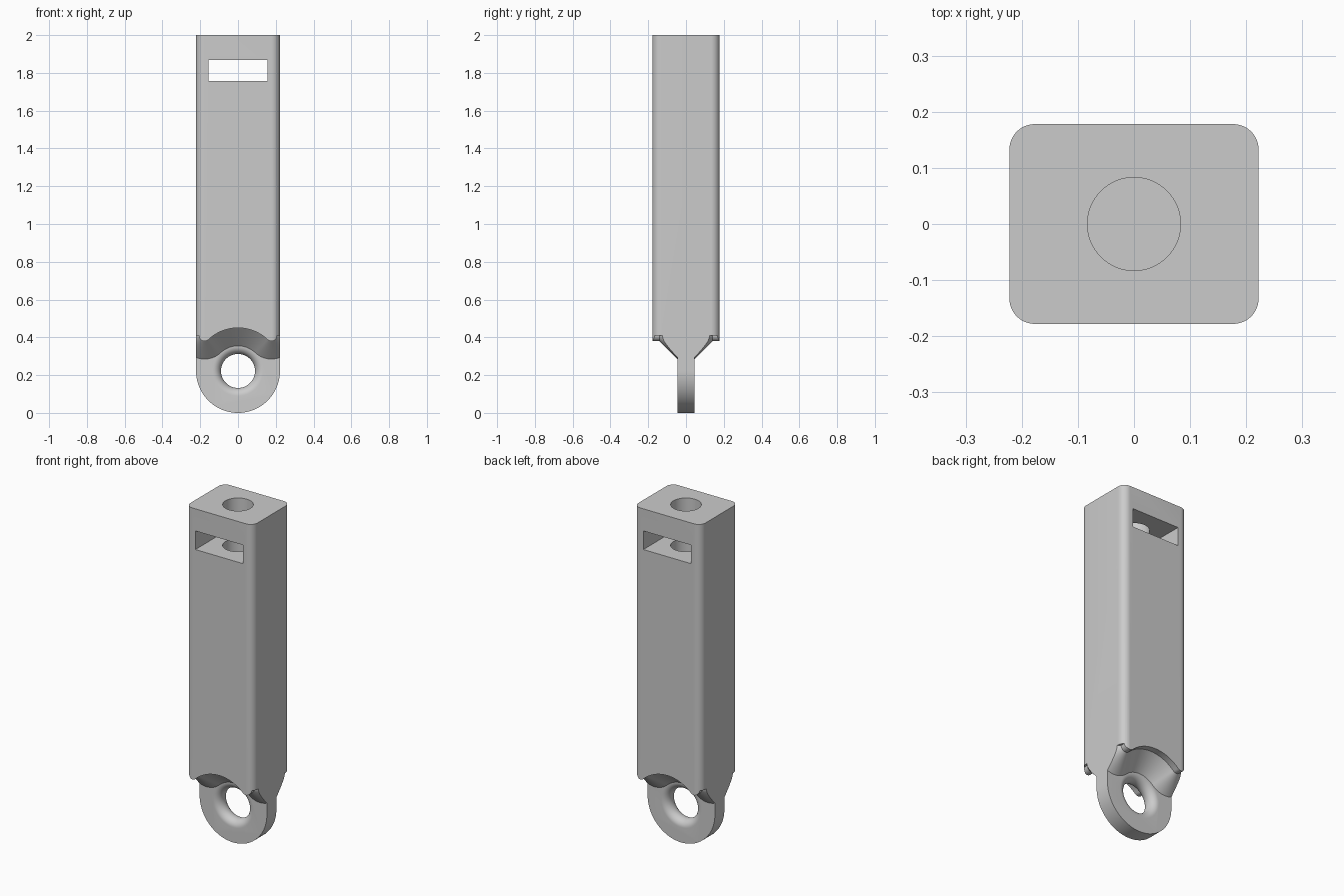
import bpy, bmesh
from math import sin, cos, pi, sqrt, atan2

if "Cube" in bpy.data.objects:
    bpy.data.objects.remove(bpy.data.objects["Cube"], do_unlink=True)

HX, HY, TOP = 0.222, 0.178, 2.0      # half width, half depth, height
CORNER = 0.045                       # rounded vertical edges
TAB = 0.045                          # half thickness of the eye tab
EYE_Z, EYE_R, FILLET = 0.222, 0.09, 0.043

grey = bpy.data.materials.new("light grey")
grey.use_nodes = True
grey.diffuse_color = (0.6, 0.6, 0.6, 1)
grey.node_tree.nodes["Principled BSDF"].inputs["Base Color"].default_value = (0.6, 0.6, 0.6, 1)


def loft(name, rings):
    """Closed solid through matching rings of points."""
    bm = bmesh.new()
    loops = [[bm.verts.new(p) for p in ring] for ring in rings]
    n = len(loops[0])
    for a, b in zip(loops, loops[1:]):
        for i in range(n):
            j = (i + 1) % n
            bm.faces.new((a[i], a[j], b[j], b[i]))
    bm.faces.new(loops[0])
    bm.faces.new(loops[-1])
    bmesh.ops.recalc_face_normals(bm, faces=bm.faces)
    mesh = bpy.data.meshes.new(name)
    bm.to_mesh(mesh)
    bm.free()
    mesh.materials.append(grey)
    obj = bpy.data.objects.new(name, mesh)
    bpy.context.scene.collection.objects.link(obj)
    return obj


def arc(cx, cy, r, a0, a1, n):
    return [(cx + r * cos(a0 + (a1 - a0) * i / n),
             cy + r * sin(a0 + (a1 - a0) * i / n)) for i in range(n + 1)]


def along_y(points, ys):
    return [[(x, y, z) for x, z in points] for y in ys]


def along_z(points, zs):
    return [[(x, y, z) for x, y in points] for z in zs]


# Main bar: rounded rectangle prism
outline = []
for k, (sx, sy) in enumerate([(1, 1), (-1, 1), (-1, -1), (1, -1)]):
    outline += arc(sx * (HX - CORNER), sy * (HY - CORNER), CORNER,
                   k * pi / 2, (k + 1) * pi / 2, 12)
bar = loft("link_bar", along_z(outline, (0, TOP)))

# Rounded lower end, as seen from the front
end = arc(0, EYE_Z, HX, pi, 2 * pi, 64) + [(HX, TOP + 0.1), (-HX, TOP + 0.1)]
end_shape = loft("rounded_end_shape", along_y(end, (-0.3, 0.3)))

# Shoulder relief: bevel that follows the eye, then turns around each corner lobe
LOBE_Z, SPAN = 0.41, 0.258
LOBE_X = sqrt(SPAN ** 2 - (LOBE_Z - EYE_Z) ** 2)
lean = atan2(LOBE_Z - EYE_Z, LOBE_X)


def shoulder(r):
    """Relief outline whose eye radius is r, offset from the lobe centres."""
    lobe = SPAN - r
    right = arc(LOBE_X, LOBE_Z, lobe, 2 * pi, pi + lean, 28)
    top = arc(0, EYE_Z, r, lean, pi - lean, 40)
    left = [(-x, z) for x, z in reversed(right)]
    return [(0.4, -0.1), (0.4, LOBE_Z)] + right + top[1:-1] + left + [(-0.4, LOBE_Z), (-0.4, -0.1)]


inner, outer = 0.133, 0.228
cutters = [end_shape]
for side, label in ((-1, "front"), (1, "back")):
    rings = [[(x, side * y, z) for x, z in shoulder(r)]
             for r, y in ((inner, TAB), (outer, TAB + outer - inner), (outer, 0.3))]
    cutters.append(loft(label + "_shoulder_cutter", rings))

# Eye with fully rounded rim
rim = [(EYE_R + FILLET, -0.055)]
rim += [(EYE_R + FILLET * (1 - cos(a)), TAB * sin(a))
        for a in [pi * (i / 20 - 0.5) for i in range(21)]]
rim += [(EYE_R + FILLET, 0.055)]
cutters.append(loft("eye_cutter", [
    [(x, y, z) for x, z in arc(0, EYE_Z, r, 0, 2 * pi, 64)[:-1]] for r, y in rim]))

# Cross slot near the top and blind bore from the top face
slot = [(-0.157, 1.757), (0.157, 1.757), (0.157, 1.868), (-0.157, 1.868)]
cutters.append(loft("slot_cutter", along_y(slot, (-0.3, 0.3))))
cutters.append(loft("bore_cutter", along_z(arc(0, 0, 0.083, 0, 2 * pi, 64)[:-1], (1.1, TOP + 0.1))))

for cutter in cutters:
    cutter.hide_render = True
    mod = bar.modifiers.new(cutter.name, "BOOLEAN")
    mod.operation = "INTERSECT" if cutter is end_shape else "DIFFERENCE"
    mod.solver = "EXACT"
    mod.object = cutter

# Apply the cuts, drop the helpers, shade smooth with sharp edges kept
bpy.context.view_layer.update()
graph = bpy.context.evaluated_depsgraph_get()
result = bpy.data.meshes.new_from_object(bar.evaluated_get(graph))
bar.modifiers.clear()
bar.data = result
for cutter in cutters:
    bpy.data.objects.remove(cutter, do_unlink=True)
bpy.ops.object.select_all(action="DESELECT")
bar.select_set(True)
bpy.context.view_layer.objects.active = bar
bpy.ops.object.shade_smooth_by_angle(angle=0.5)
